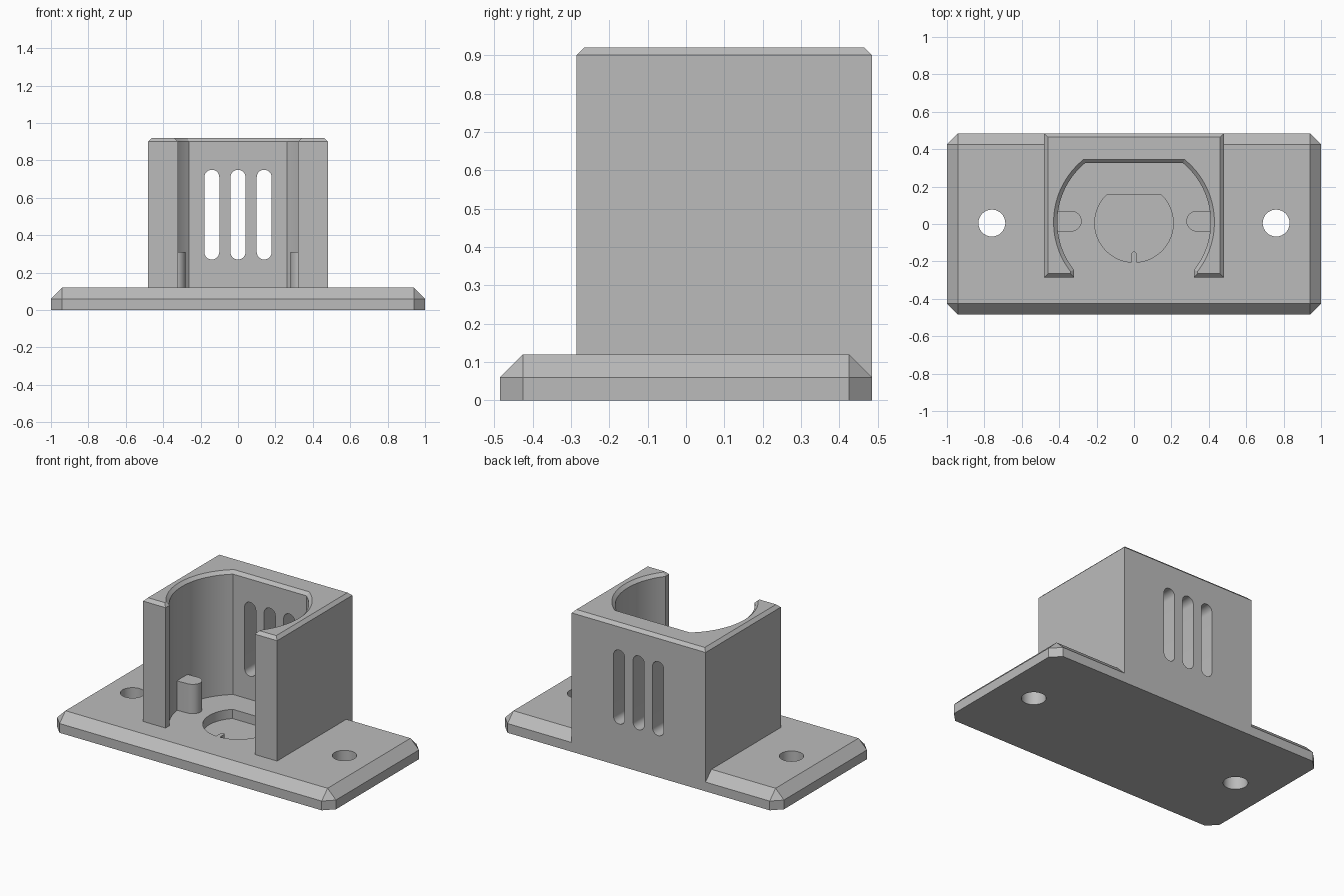
import bpy, bmesh, math
from mathutils import Vector

if "Cube" in bpy.data.objects:
    bpy.data.objects.remove(bpy.data.objects["Cube"])

grey = bpy.data.materials.new("plain grey")
grey.use_nodes = True
colour = (0.5, 0.5, 0.5, 1)
grey.diffuse_color = colour
grey.node_tree.nodes["Principled BSDF"].inputs["Base Color"].default_value = colour

CY = 0.01           # centre line of holes, posts and cavity
BACK = 0.485
PLATE = 0.12
TOP = 0.92


def make_object(name, bm):
    bmesh.ops.recalc_face_normals(bm, faces=bm.faces)
    mesh = bpy.data.meshes.new(name)
    bm.to_mesh(mesh)
    bm.free()
    mesh.materials.append(grey)
    obj = bpy.data.objects.new(name, mesh)
    bpy.context.collection.objects.link(obj)
    return obj


def loft(name, rings):
    """Solid through matching closed rings of 3D points."""
    bm = bmesh.new()
    rows = [[bm.verts.new(p) for p in ring] for ring in rings]
    n = len(rows[0])
    for a, b in zip(rows, rows[1:]):
        for i in range(n):
            j = (i + 1) % n
            bm.faces.new((a[i], a[j], b[j], b[i]))
    bm.faces.new(rows[0])
    bm.faces.new(rows[-1])
    return make_object(name, bm)


def extrude_z(name, outline, z0, z1):
    return loft(name, [[(x, y, z) for x, y in outline] for z in (z0, z1)])


def arc(cx, cy, r, start, end, steps):
    return [(cx + r * math.cos(start + (end - start) * i / steps),
             cy + r * math.sin(start + (end - start) * i / steps))
            for i in range(steps + 1)]


def combine(target, tool, operation):
    mod = target.modifiers.new(operation.lower(), "BOOLEAN")
    mod.operation = operation
    mod.solver = "EXACT"
    mod.object = tool
    bpy.context.view_layer.objects.active = target
    bpy.ops.object.modifier_apply(modifier=mod.name)
    bpy.data.objects.remove(tool)


# Base plate: cut corners and a sloped upper rim
bm = bmesh.new()
c = 0.06
for sx in (-1, 1):
    for sy in (-1, 1):
        for z in (0, PLATE - c):
            bm.verts.new((sx, sy * (BACK - c), z))
            bm.verts.new((sx * (1 - c), sy * BACK, z))
        bm.verts.new((sx * (1 - c), sy * (BACK - c), PLATE))
bmesh.ops.convex_hull(bm, input=bm.verts)
bmesh.ops.dissolve_limit(bm, angle_limit=0.01, verts=bm.verts, edges=bm.edges)
body = make_object("holder_body", bm)


# Housing: block with a round cavity, flat at the back and open at the front
def housing_outline(d):
    half, front, back = 0.48 - d, -0.285 + d, BACK - d
    r, flat, gap = 0.41 + d, 0.325 + d, 0.32 + d
    start = -math.acos(gap / r)
    end = math.asin((flat - CY) / r)
    right = [(half, back), (half, front), (gap, front)]
    right += arc(0, CY, r, start, end, 32)
    return right + [(-x, y) for x, y in reversed(right)]


levels = ((0, 0), (TOP - 0.02, 0), (TOP, 0.02))
housing = loft("housing", [[(x, y, z) for x, y in housing_outline(d)] for z, d in levels])
combine(body, housing, "UNION")

# Support posts with rounded inner ends
for side in (-1, 1):
    outline = [(0.44, CY - 0.055), (0.44, CY + 0.055)]
    outline += arc(0.335, CY + 0.005, 0.055, math.pi / 2, math.pi * 1.5, 14)
    post = extrude_z("post", [(side * x, y) for x, y in outline], 0.08, 0.31)
    combine(body, post, "UNION")

# Screw holes
for side in (-1, 1):
    hole = extrude_z("hole", arc(side * 0.76, CY - 0.005, 0.072, 0, math.tau * 31 / 32, 31), -0.1, 0.3)
    combine(body, hole, "DIFFERENCE")

# Shallow round recess with a flat back and a small front key
r, key = 0.21, 0.013
half = arc(0, CY - 0.005, r, -math.acos(key / r), math.asin(0.15 / r), 24)
half = [(key, -0.16), *half]
outline = half + [(-x, y) for x, y in reversed(half)]
outline += arc(0, -0.16, key, math.pi, 0, 6)[1:-1]
combine(body, extrude_z("recess", outline, PLATE - 0.06, 0.2), "DIFFERENCE")

# Three upright slots through the back wall
for x in (-0.14, 0, 0.14):
    outline = arc(x, 0.71, 0.04, 0, math.pi, 14) + arc(x, 0.31, 0.04, math.pi, math.tau, 14)
    slot = loft("slot", [[(px, y, pz) for px, pz in outline] for y in (0.2, 0.6)])
    combine(body, slot, "DIFFERENCE")

# Smooth the round walls, keep edges crisp
bpy.ops.object.select_all(action="DESELECT")
body.select_set(True)
bpy.context.view_layer.objects.active = body
bpy.ops.object.shade_smooth_by_angle(angle=math.radians(25))
